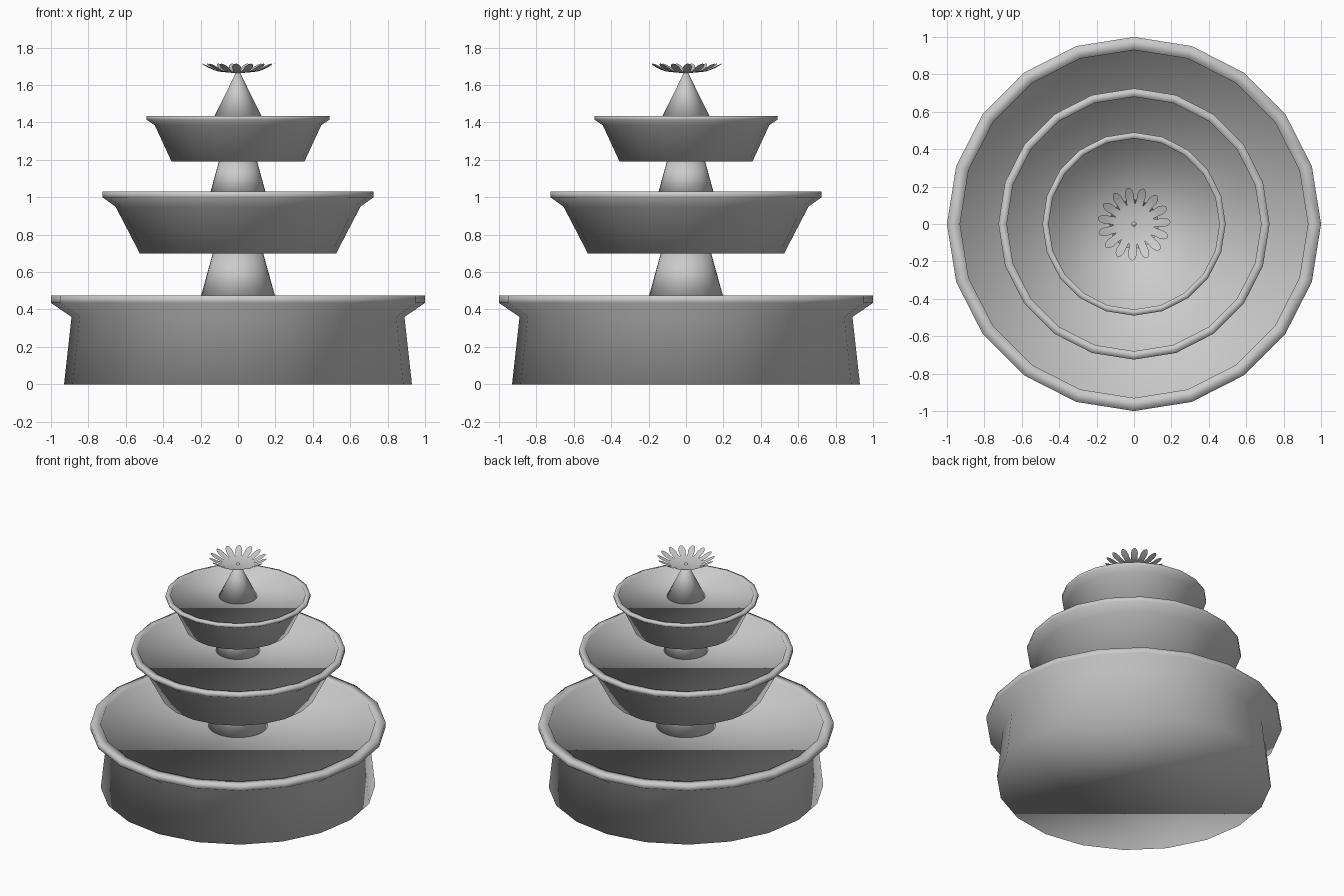
import bpy, bmesh
from math import sin, cos, pi, radians

cube = bpy.data.objects.get("Cube")
if cube:
    bpy.data.objects.remove(cube, do_unlink=True)

stone = bpy.data.materials.new("grey_stone")
stone.use_nodes = True
GREY = (0.6, 0.6, 0.6, 1)
stone.diffuse_color = GREY
stone.node_tree.nodes["Principled BSDF"].inputs["Base Color"].default_value = GREY


def finish(name, bm):
    for f in bm.faces:
        f.smooth = True
    mesh = bpy.data.meshes.new(name)
    bm.to_mesh(mesh)
    bm.free()
    mesh.materials.append(stone)
    obj = bpy.data.objects.new(name, mesh)
    bpy.context.collection.objects.link(obj)
    return obj


def lathe(name, profile, sides):
    """Turn a bottom-to-top (radius, height) profile and cap both ends."""
    bm = bmesh.new()
    rings = [[bm.verts.new((r * cos(2 * pi * i / sides), r * sin(2 * pi * i / sides), z))
              for i in range(sides)] for r, z in profile]
    for low, high in zip(rings, rings[1:]):
        for i in range(sides):
            j = (i + 1) % sides
            bm.faces.new((low[i], low[j], high[j], high[i]))
    bm.faces.new(rings[0][::-1])
    bm.faces.new(rings[-1])
    return finish(name, bm)


def basin(name, foot, neck, lip, top, inner, floor):
    """Flared bowl with an upright lip and a shallow recessed surface."""
    lathe(name, [foot, neck, lip, (lip[0], top), (inner, top), (inner, floor)], 20)


# Three stacked basins
basin("lower_basin", (0.93, 0), (0.89, 0.36), (1.0, 0.435), 0.475, 0.93, 0.46)
basin("middle_basin", (0.525, 0.70), (0.655, 0.95), (0.725, 1.0), 1.03, 0.68, 1.02)
basin("upper_basin", (0.355, 1.19), (0.445, 1.385), (0.49, 1.415), 1.435, 0.457, 1.425)

# Tapered columns between the basins, and the spire
lathe("lower_column", [(0.204, 0.45), (0.132, 0.71)], 32)
lathe("middle_column", [(0.152, 1.01), (0.10, 1.20)], 32)
lathe("spire", [(0.135, 1.415), (0.008, 1.672)], 32)

# Flower: shallow dish ringed by upturned petals
PETALS, TURN = 15, radians(3)
bm = bmesh.new()
centre = bm.verts.new((0, 0, 1.662))


def at(radius, angle, z):
    return bm.verts.new((radius * cos(angle), radius * sin(angle), z))


step = 2 * pi / PETALS
gaps = [at(0.105, TURN + (k - 0.5) * step, 1.672) for k in range(PETALS)]
# (radius, half width, height) along a petal
outline = [(0.135, 0.021, 1.682), (0.16, 0.024, 1.694), (0.18, 0.019, 1.705), (0.192, 0.010, 1.712)]
for k in range(PETALS):
    a = TURN + k * step
    left, right = gaps[(k + 1) % PETALS], gaps[k]
    bm.faces.new((centre, right, left))
    for r, w, z in outline:
        new_right, new_left = at(r, a - w / r, z), at(r, a + w / r, z)
        bm.faces.new((right, new_right, new_left, left))
        left, right = new_left, new_right
    bm.faces.new((right, at(0.196, a, 1.715), left))
finish("flower", bm)
